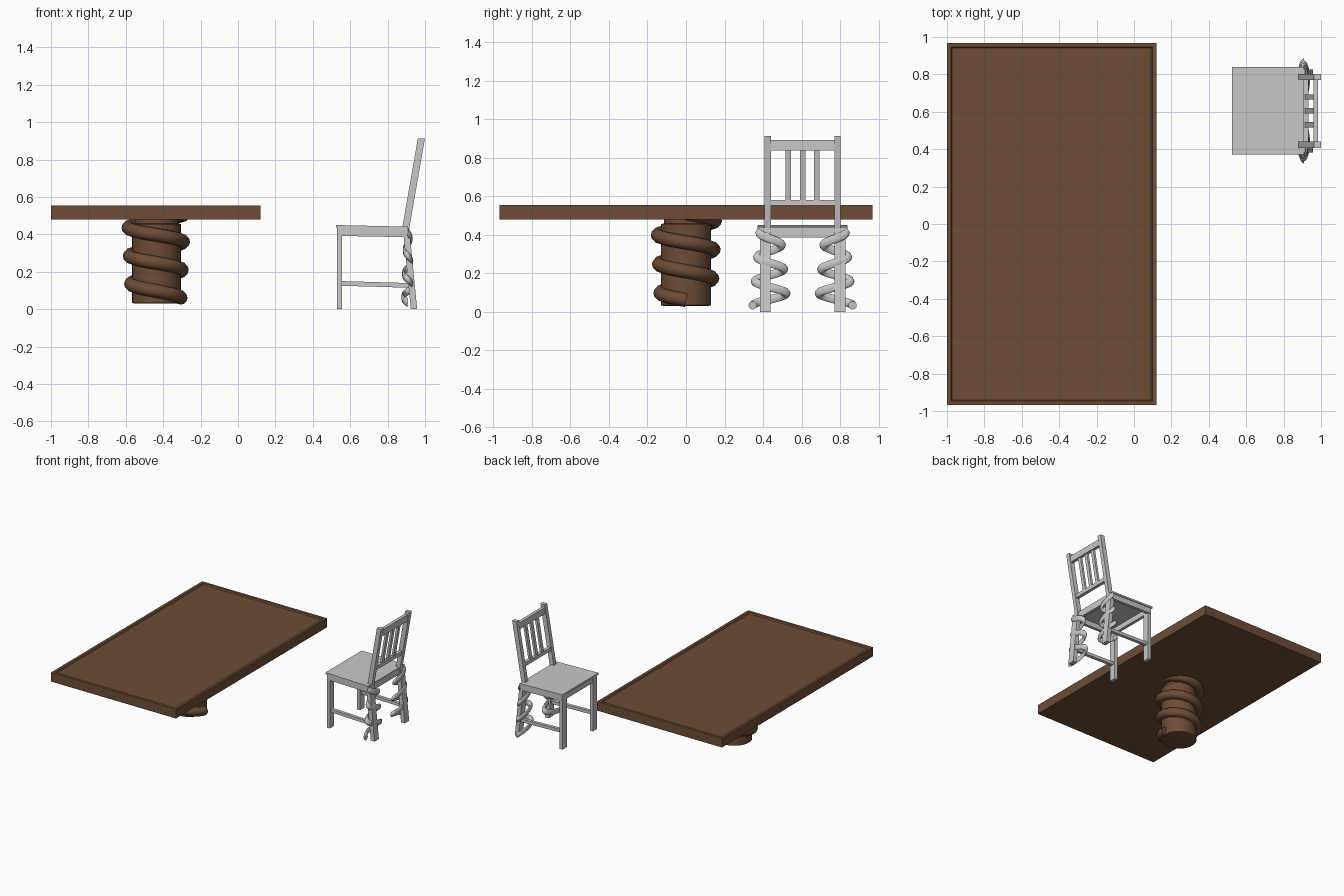
import bpy, bmesh, math
from mathutils import Vector

if "Cube" in bpy.data.objects:
    bpy.data.objects.remove(bpy.data.objects["Cube"])


def material(name, rgb):
    m = bpy.data.materials.new(name)
    m.diffuse_color = (*rgb, 1)
    m.use_nodes = True
    m.node_tree.nodes["Principled BSDF"].inputs["Base Color"].default_value = m.diffuse_color
    return m


BROWN = material("brown wood", (0.155, 0.073, 0.037))
GREY = material("light grey", (0.58, 0.58, 0.58))


def finish(name, bm, mat, smooth=False):
    bmesh.ops.recalc_face_normals(bm, faces=bm.faces)
    me = bpy.data.meshes.new(name)
    bm.to_mesh(me)
    bm.free()
    me.materials.append(mat)
    ob = bpy.data.objects.new(name, me)
    bpy.context.collection.objects.link(ob)
    if smooth:
        bpy.ops.object.select_all(action='DESELECT')
        ob.select_set(True)
        bpy.context.view_layer.objects.active = ob
        bpy.ops.object.shade_smooth_by_angle(angle=math.radians(50))
    return ob


def loft(bm, rings):
    """Skin a list of point rings and cap both ends."""
    vs = [[bm.verts.new(p) for p in r] for r in rings]
    n = len(vs[0])
    for a, b in zip(vs, vs[1:]):
        for i in range(n):
            j = (i + 1) % n
            bm.faces.new((a[i], a[j], b[j], b[i]))
    bm.faces.new(vs[0])
    bm.faces.new(vs[-1])


def beam(name, p0, p1, size, axis, mat=GREY):
    """Sheared bar from p0 to p1; its end sections are square to the axis."""
    u, v = [i for i in range(3) if i != axis]
    rings = []
    for p in (p0, p1):
        ring = []
        for a, b in ((-1, -1), (1, -1), (1, 1), (-1, 1)):
            q = list(p)
            q[u] += a * size[0] / 2
            q[v] += b * size[1] / 2
            ring.append(q)
        rings.append(ring)
    bm = bmesh.new()
    loft(bm, rings)
    return finish(name, bm, mat)


def coil(name, mat, centre, z0, z1, r0, r1, tube, start, sx=1, sy=1, turns=3):
    """Descending helix tube, squashed in x by sx, mirrored in y by sy = -1."""
    steps, sides = turns * 20, 12
    rings = []
    for s in range(steps + 1):
        t = s / steps
        a = start + t * turns * math.tau
        r = r0 + (r1 - r0) * t
        rad = Vector((math.cos(a), math.sin(a), 0))
        tan = Vector((-r * math.sin(a), r * math.cos(a),
                      (z1 - z0) / (turns * math.tau))).normalized()
        side = rad.cross(tan).normalized()
        c = rad * r + Vector((0, 0, z0 + (z1 - z0) * t))
        ring = []
        for k in range(sides):
            b = k * math.tau / sides
            p = c + tube * (math.cos(b) * rad + math.sin(b) * side)
            ring.append((centre[0] + p.x * sx, centre[1] + p.y * sy, p.z))
        rings.append(ring)
    bm = bmesh.new()
    loft(bm, rings)
    return finish(name, bm, mat, True)


# --- Table ---
# top with a raised rim around a sunken panel
bm = bmesh.new()
rings = []
for inset, z in ((0, 0.48), (0, 0.555), (0.022, 0.555), (0.028, 0.545), (0.042, 0.545)):
    x0, x1, y = -1 + inset, 0.12 - inset, 0.968 - inset
    rings.append([(x0, -y, z), (x1, -y, z), (x1, y, z), (x0, y, z)])
loft(bm, rings)
finish("table_top", bm, BROWN)

# round pedestal, slightly narrower at the neck
bm = bmesh.new()
profile = [(0.115, 0.03), (0.13, 0.034), (0.13, 0.455), (0.115, 0.458), (0.115, 0.485)]
loft(bm, [[(-0.436 + r * math.cos(k * math.tau / 32), r * math.sin(k * math.tau / 32), z)
           for k in range(32)] for r, z in profile])
finish("table_pedestal", bm, BROWN, True)

coil("table_coil", BROWN, (-0.438, 0), 0.51, 0.06, 0.152, 0.132, 0.036, 0)

# --- Chair, facing -x ---
CY = 0.605


def post_x(z):
    """Centre line of the raked back posts."""
    return 0.898 + (z - 0.44) * (0.98 - 0.898) / 0.47


beam("seat", (0.525, CY, 0.443), (0.908, CY, 0.434), (0.468, 0.014), 0)
beam("front_apron", (0.544, CY - 0.2, 0.415), (0.544, CY + 0.2, 0.415), (0.024, 0.046), 1)
beam("back_apron", (0.897, CY - 0.2, 0.409), (0.897, CY + 0.2, 0.409), (0.024, 0.048), 1)

for s, side in ((-1, "right"), (1, "left")):
    y = CY + s * 0.194
    beam("front_leg_" + side, (0.543, y, 0), (0.543, y, 0.437), (0.027, 0.056), 2)
    beam("rear_leg_" + side, (0.941, y, 0), (0.898, y, 0.435), (0.034, 0.056), 2)
    beam("side_apron_" + side, (0.532, y + s * 0.02, 0.415), (0.91, y + s * 0.02, 0.408),
         (0.024, 0.046), 0)
    beam("stretcher_" + side, (0.543, y, 0.138), (0.925, y, 0.127), (0.026, 0.025), 0)
    yp = CY + s * 0.181
    beam("back_post_" + side, (post_x(0.42), yp, 0.42), (post_x(0.912), yp, 0.912),
         (0.038, 0.033), 2)
    # flattened coil winding around the rear leg
    coil("leg_coil_" + side, GREY, (0.908, CY + s * 0.169), 0.41, 0.033,
         0.054, 0.09, 0.022, -math.pi / 2, sx=0.32, sy=-s)

# back rails and slats follow the rake
for name, z, h in (("top_rail", 0.864, 0.053), ("lower_rail", 0.566, 0.03)):
    beam(name, (post_x(z), CY - 0.17, z), (post_x(z), CY + 0.17, z), (0.026, h), 1)
for i in (-1, 0, 1):
    y = CY + i * 0.074
    beam(f"back_slat_{i + 2}", (post_x(0.555), y, 0.555), (post_x(0.86), y, 0.86),
         (0.018, 0.028), 2)
